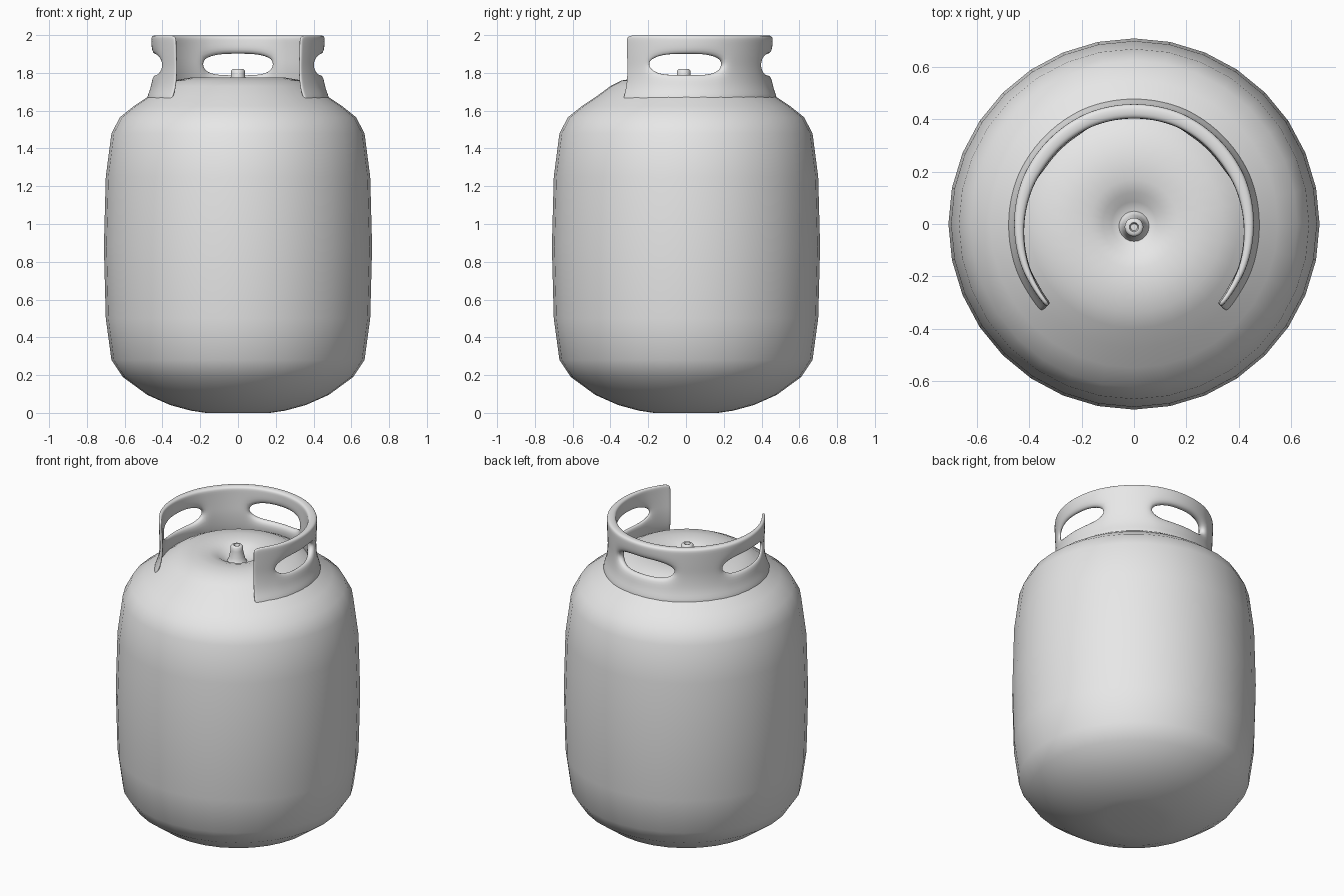
import bpy, bmesh
from math import sin, cos, radians, pi

cube = bpy.data.objects.get("Cube")
if cube:
    bpy.data.objects.remove(cube, do_unlink=True)

grey = bpy.data.materials.new("light grey paint")
grey.use_nodes = True
grey.diffuse_color = (0.8, 0.8, 0.8, 1)
grey.node_tree.nodes["Principled BSDF"].inputs["Base Color"].default_value = (0.8, 0.8, 0.8, 1)


def make_object(name, bm):
    mesh = bpy.data.meshes.new(name)
    bm.to_mesh(mesh)
    bm.free()
    mesh.materials.append(grey)
    obj = bpy.data.objects.new(name, mesh)
    bpy.context.collection.objects.link(obj)
    return obj


def smooth(obj, angle):
    bpy.ops.object.select_all(action='DESELECT')
    obj.select_set(True)
    bpy.context.view_layer.objects.active = obj
    bpy.ops.object.shade_smooth_by_angle(angle=radians(angle))


def lathe(name, profile, sides, angle):
    """Turn a (radius, height) profile around the z axis."""
    bm = bmesh.new()
    verts = [bm.verts.new((r, 0, z)) for r, z in profile]
    edges = [bm.edges.new(pair) for pair in zip(verts, verts[1:])]
    bmesh.ops.spin(bm, geom=verts + edges, cent=(0, 0, 0), axis=(0, 0, 1),
                   angle=2 * pi, steps=sides, use_duplicate=False)
    bmesh.ops.remove_doubles(bm, verts=bm.verts, dist=0.0005)
    bmesh.ops.recalc_face_normals(bm, faces=bm.faces)
    obj = make_object(name, bm)
    smooth(obj, angle)
    return obj


# Tank: rounded bottom, bulging wall, shoulder, dished top
lathe("tank_body", [
    (0, 0), (0.17, 0), (0.25, 0.012), (0.36, 0.042), (0.48, 0.095), (0.61, 0.19),
    (0.67, 0.28), (0.70, 0.5), (0.71, 0.88), (0.70, 1.25), (0.67, 1.48), (0.625, 1.565),
    (0.55, 1.625), (0.475, 1.675), (0.40, 1.73), (0.34, 1.76), (0.25, 1.775),
    (0.17, 1.77), (0.12, 1.755), (0.085, 1.73), (0.05, 1.715), (0, 1.715)], 32, 60)

# Valve stem with a hollow tip
valve = lathe("valve", [
    (0.07, 1.705), (0.052, 1.725), (0.045, 1.75), (0.036, 1.79), (0.036, 1.812),
    (0.028, 1.82), (0.018, 1.82), (0.013, 1.805), (0, 1.805)], 20, 50)
valve.location.y = -0.012

# Collar columns: (angle, lower slot edge, upper slot edge, slot starts here)
slot = [(-26, 1.83, 1.86), (-20, 1.80, 1.885), (-11, 1.793, 1.897), (0, 1.793, 1.897),
        (11, 1.793, 1.897), (20, 1.80, 1.885), (26, 1.83, 1.86)]
columns = [(a, 1.82, 1.87, False) for a in (-43.5, -41, -35)]
for centre in (0, 90, 180):
    columns += [(centre + a, lo, hi, a < 26) for a, lo, hi in slot]
    if centre < 180:
        columns += [(centre + a, 1.82, 1.87, False) for a in (35, 45, 55)]
columns += [(a, 1.82, 1.87, False) for a in (215, 221, 223.5)]

bm = bmesh.new()
grid, weights = [], []
last = len(columns) - 1
for i, (a, lo, hi, _) in enumerate(columns):
    top = 1.985 if i in (0, last) else 2.0
    rows = [(0.495, 1.655), (0.462, 1.72), (0.455, lo), (0.458, hi),
            (0.462, top - 0.028), (0.461, top)]
    t = radians(a)
    grid.append([bm.verts.new((r * cos(t), r * sin(t), z)) for r, z in rows])
    # Wall thins towards the two open ends
    from_end = min(a + 43.5, 223.5 - a)
    weights += [0.3 + 0.7 * min(1, from_end / 75)] * len(rows)
for i in range(last):
    for j in range(5):
        if not (j == 2 and columns[i][3]):
            bm.faces.new((grid[i][j], grid[i + 1][j], grid[i + 1][j + 1], grid[i][j + 1]))
collar = make_object("handle_collar", bm)
group = collar.vertex_groups.new(name="wall thickness")
for index, weight in enumerate(weights):
    group.add([index], weight, 'REPLACE')
wall = collar.modifiers.new("wall", 'SOLIDIFY')
wall.thickness = 0.055
wall.offset = -1
wall.vertex_group = group.name
rounding = collar.modifiers.new("rounding", 'SUBSURF')
rounding.levels = rounding.render_levels = 2
for face in collar.data.polygons:
    face.use_smooth = True
